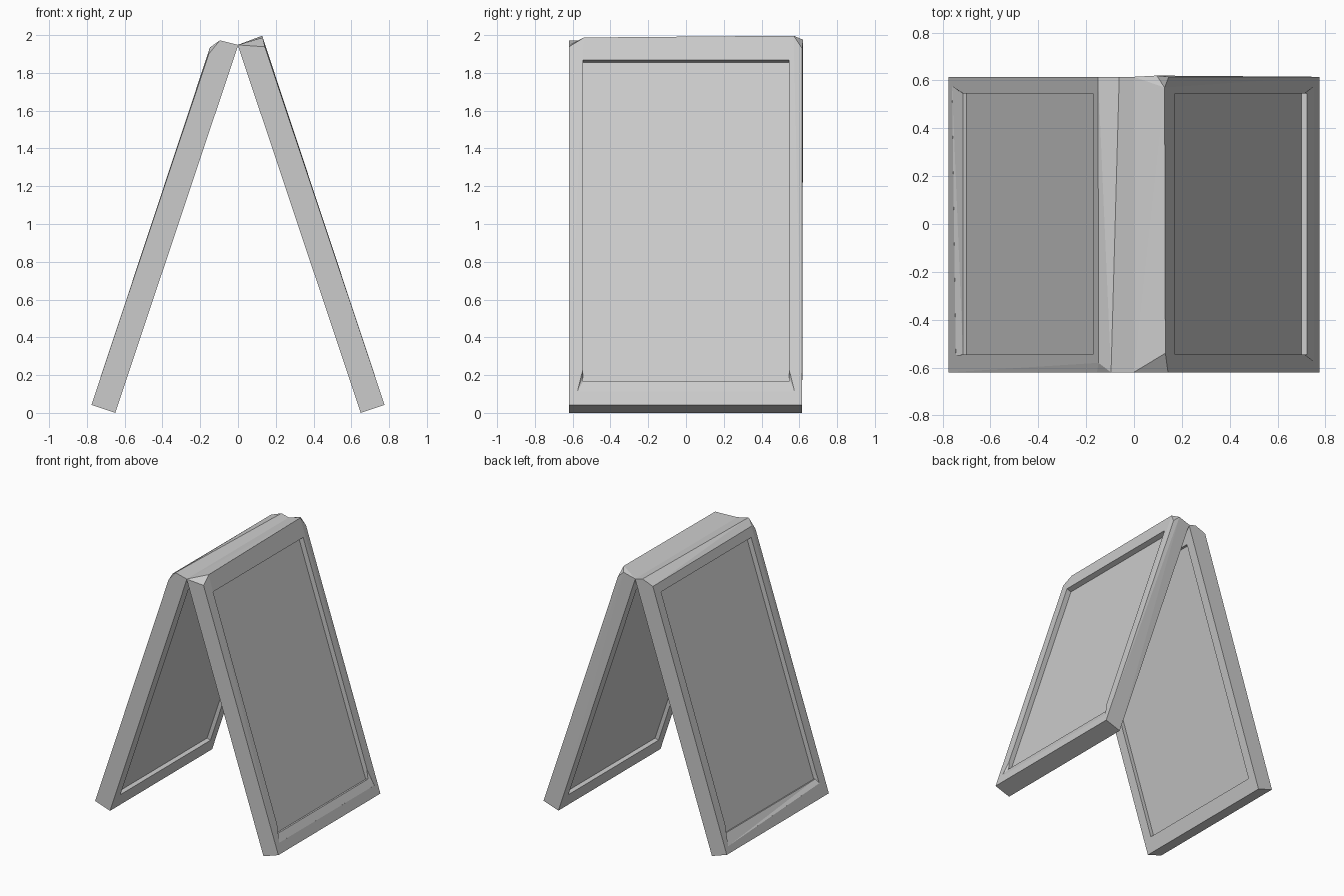
import bpy, bmesh
from mathutils import Vector

if "Cube" in bpy.data.objects:
    bpy.data.objects.remove(bpy.data.objects["Cube"], do_unlink=True)

grey = bpy.data.materials.new("plain grey")
grey.use_nodes = True
colour = (0.6, 0.6, 0.6, 1)
grey.diffuse_color = colour
grey.node_tree.nodes["Principled BSDF"].inputs["Base Color"].default_value = colour

THICK = 0.133   # board thickness
HALF = 0.545    # half width of a recess
OUT = 0.25      # cutters reach past the board


def place(side, y, w, t):
    """Board position: w runs up the slope, t outwards through the thickness."""
    return Vector((side * (0.65 - 0.317 * w + 0.948 * t), y, 0.948 * w + 0.317 * t))


def hull(name, side, points):
    bm = bmesh.new()
    for p in points:
        bm.verts.new(place(side, *p))
    result = bmesh.ops.convex_hull(bm, input=bm.verts)
    unused = {g for g in result["geom_interior"] + result["geom_unused"]
              if isinstance(g, bmesh.types.BMVert)}
    bmesh.ops.delete(bm, geom=list(unused), context="VERTS")
    bmesh.ops.dissolve_limit(bm, angle_limit=0.01, verts=bm.verts, edges=bm.edges)
    bmesh.ops.recalc_face_normals(bm, faces=bm.faces)
    mesh = bpy.data.meshes.new(name)
    bm.to_mesh(mesh)
    bm.free()
    mesh.materials.append(grey)
    obj = bpy.data.objects.new(name, mesh)
    bpy.context.collection.objects.link(obj)
    return obj


def block(w0, w1, t0, t1):
    return [(y, w, t) for y in (-HALF, HALF) for w in (w0, w1) for t in (t0, t1)]


def board(name, side, top, groove_depth, lips):
    # Slab: square foot, worn top edge
    foot = [(y, 0, t) for y in (-0.62, 0.615) for t in (0, THICK)]
    ridge = [(y, 2.055, 0) for y in (-0.62, 0.615)]
    slab = hull(name, side, foot + ridge + top)

    # Sloping groove along the lower lip of the outer recess
    groove = [(y, w, THICK - groove_depth) for y in (-HALF, HALF) for w in (0.135, 0.16)]
    groove += [(y, w, t) for y, w in lips for t in (THICK, OUT)]
    groove += [(y, 0.2, t) for y in (-HALF, HALF) for t in (THICK, OUT)]

    shapes = [block(0.135, 1.924, THICK - 0.035, OUT),
              block(0.11, 1.93, -0.1, 0.03), groove]
    cutters = []
    for i, points in enumerate(shapes):
        cutter = hull(f"{name}_cutter_{i}", side, points)
        cutter.hide_render = True
        mod = slab.modifiers.new("recess", "BOOLEAN")
        mod.operation = "DIFFERENCE"
        mod.solver = "EXACT"
        mod.object = cutter
        cutters.append(cutter)

    # Bake the recesses and drop the cutters
    bpy.context.view_layer.update()
    graph = bpy.context.evaluated_depsgraph_get()
    baked = bpy.data.meshes.new_from_object(slab.evaluated_get(graph))
    slab.modifiers.clear()
    slab.data = baked
    for cutter in cutters:
        bpy.data.objects.remove(cutter, do_unlink=True)


# Left board: chipped front and back top corners
board("left_board", 1,
      [(-0.62, 2.0, THICK), (-0.54, 2.05, 0.138), (0.57, 2.06, 0.138),
       (0.62, 2.05, 0.1), (0.615, 1.99, THICK)],
      0.012, [(-0.575, 0.075), (0.575, 0.075)])

# Right board: chamfered top edge, deeper groove at the back
board("right_board", -1,
      [(-0.62, 2.047, 0.1), (-0.58, 1.995, 0.138), (-0.62, 1.96, THICK),
       (0.615, 2.05, 0.065), (0.615, 1.99, 0.138)],
      0.02, [(-0.55, 0.1), (0.575, 0.05)])
